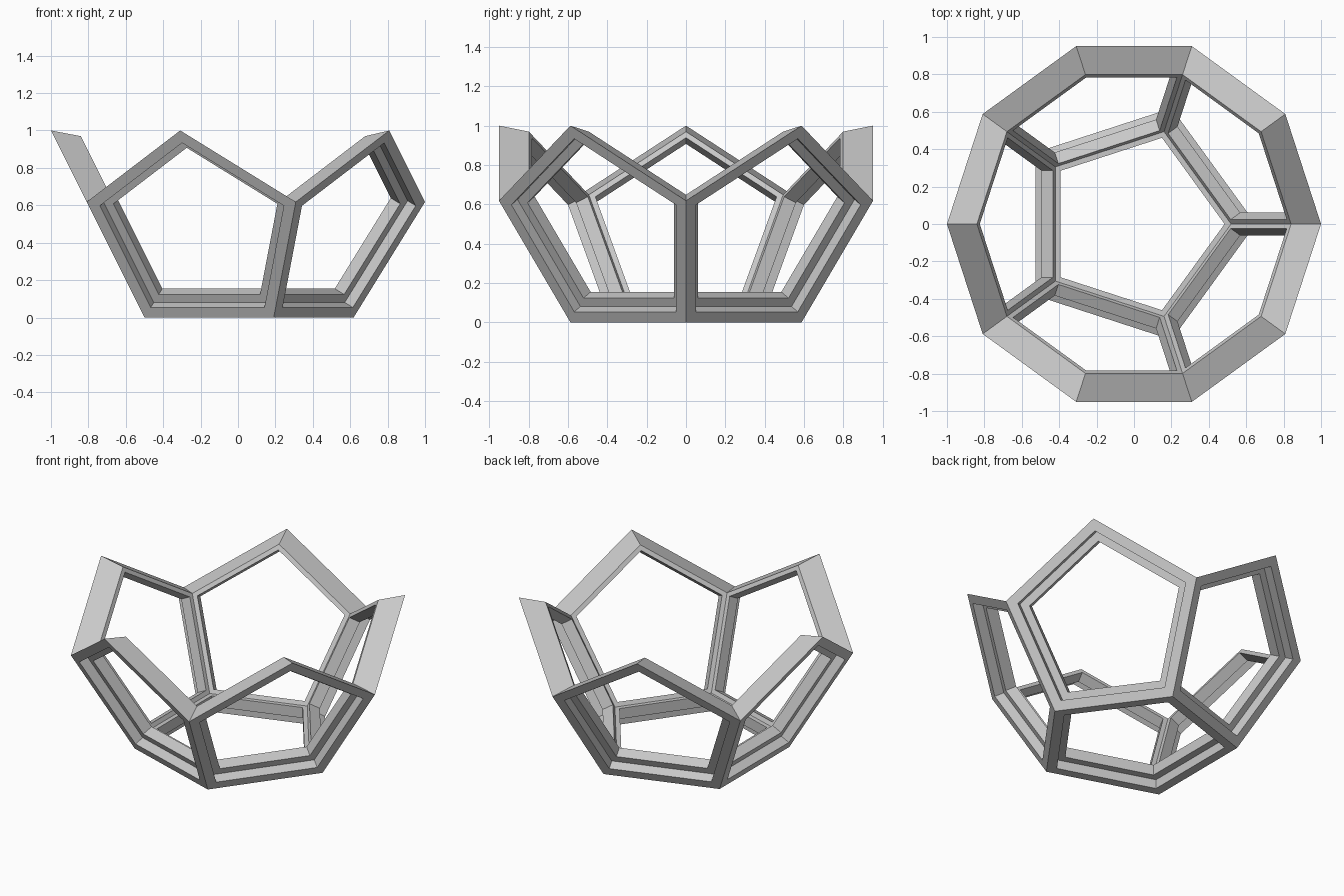
import bpy
import bmesh
from math import cos, sin, radians, sqrt
from mathutils import Vector

cube = bpy.data.objects.get("Cube")
if cube:
    bpy.data.objects.remove(cube, do_unlink=True)

PHI = (1 + sqrt(5)) / 2
APOTHEM = 0.5                       # of one pentagon
INRADIUS = PHI / 2                  # solid centre to pentagon
CENTRE = Vector((0, 0, INRADIUS))
INNER = 0.84                        # inner shell relative to outer shell
DEPTH = INRADIUS * (1 - INNER)      # thickness of the shell
LIP, LEDGE, REBATE = 0.06, 0.108, 0.06


def ring_point(radius, z, angle):
    a = radians(angle)
    return Vector((radius * cos(a), radius * sin(a), z))


def inset(points, width, depth):
    """Shrink a pentagon within its plane, then sink it towards the centre."""
    mid = sum(points, Vector()) / len(points)
    inward = (CENTRE - mid).normalized()
    scale = 1 - width / APOTHEM
    return [mid + (p - mid) * scale + inward * depth for p in points]


def to_inner(points):
    return [CENTRE + (p - CENTRE) * INNER for p in points]


def bridge(bm, loop_a, loop_b, closed=True):
    a = [bm.verts.new(p) for p in loop_a]
    b = [bm.verts.new(p) for p in loop_b]
    n = len(a)
    for i in range(n if closed else n - 1):
        j = (i + 1) % n
        bm.faces.new((a[i], a[j], b[j], b[i]))


# Pentagon outlines: one floor and five leaning sides
low = [ring_point(1 / PHI, 0, 72 * k) for k in range(5)]
middle = [ring_point(1, 1 / PHI, 72 * k) for k in range(5)]
peak = [ring_point(1, 1, 72 * k + 36) for k in range(5)]
sides = [[low[k], low[(k + 1) % 5], middle[(k + 1) % 5], peak[k], middle[k]]
         for k in range(5)]

bm = bmesh.new()

# Stepped window frame in every pentagon
for pentagon in [low] + sides:
    loops = [pentagon,
             inset(pentagon, LIP, 0),
             inset(pentagon, LIP, REBATE),
             inset(pentagon, LEDGE, REBATE),
             inset(pentagon, LEDGE, DEPTH),
             to_inner(pentagon)]
    for first, second in zip(loops, loops[1:]):
        bridge(bm, first, second)

# Zigzag rim closing the open top
for side in sides:
    crest = side[2:]
    bridge(bm, crest, to_inner(crest), closed=False)

bmesh.ops.remove_doubles(bm, verts=bm.verts, dist=0.0005)
bmesh.ops.recalc_face_normals(bm, faces=bm.faces)
mesh = bpy.data.meshes.new("pentagon_frame_bowl")
bm.to_mesh(mesh)
bm.free()

# Plain grey finish
grey = bpy.data.materials.new("plain grey")
grey.use_nodes = True
colour = (0.58, 0.58, 0.58, 1)
grey.diffuse_color = colour
grey.node_tree.nodes["Principled BSDF"].inputs["Base Color"].default_value = colour
mesh.materials.append(grey)

bowl = bpy.data.objects.new("pentagon_frame_bowl", mesh)
bpy.context.collection.objects.link(bowl)
